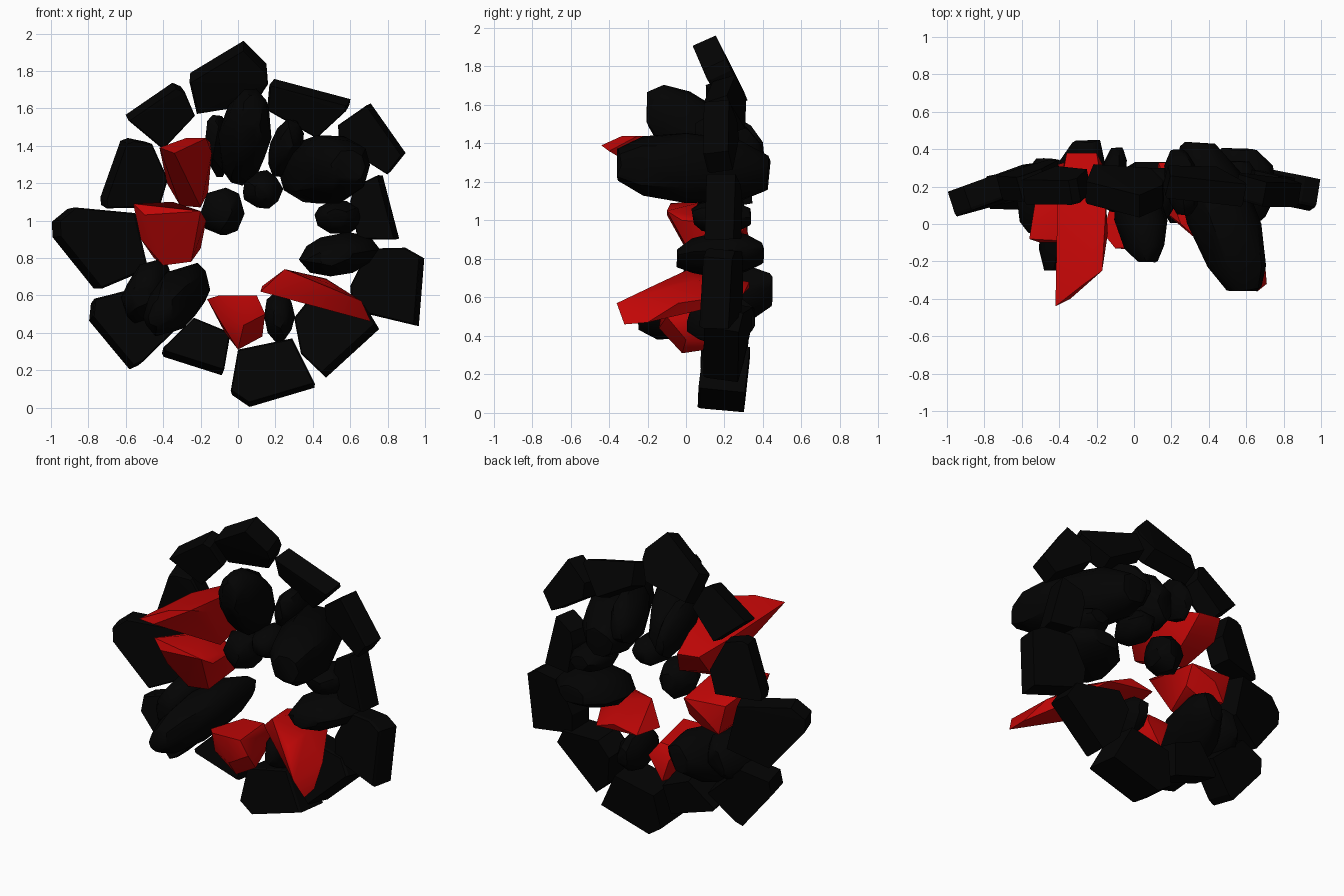
import bpy, bmesh, math, random
from mathutils import Vector

if "Cube" in bpy.data.objects:
    bpy.data.objects.remove(bpy.data.objects["Cube"])

random.seed(4)


def material(name, rgb):
    m = bpy.data.materials.new(name)
    m.diffuse_color = (*rgb, 1)
    m.use_nodes = True
    m.node_tree.nodes["Principled BSDF"].inputs["Base Color"].default_value = m.diffuse_color
    return m


BLACK = material("black_stone", (0.001, 0.001, 0.001))
RED = material("red_stone", (0.55, 0.002, 0.002))


def hull(name, points, mat, smooth=0):
    """Closed convex stone around the given points."""
    bm = bmesh.new()
    for p in points:
        bm.verts.new(p)
    res = bmesh.ops.convex_hull(bm, input=bm.verts[:])
    junk = {v for v in res["geom_interior"] + res["geom_unused"]
            if isinstance(v, bmesh.types.BMVert)}
    bmesh.ops.delete(bm, geom=list(junk), context='VERTS')
    bmesh.ops.dissolve_limit(bm, angle_limit=math.radians(3),
                             verts=bm.verts[:], edges=bm.edges[:])
    bmesh.ops.recalc_face_normals(bm, faces=bm.faces[:])
    me = bpy.data.meshes.new(name)
    bm.to_mesh(me)
    bm.free()
    me.materials.append(mat)
    ob = bpy.data.objects.new(name, me)
    bpy.context.collection.objects.link(ob)
    if smooth:
        bpy.ops.object.select_all(action='DESELECT')
        ob.select_set(True)
        bpy.context.view_layer.objects.active = ob
        bpy.ops.object.shade_smooth_by_angle(angle=math.radians(smooth))
    return ob


def slab(name, outline, y0=0.04, tilt=0.28, thick=0.13):
    """Flat outer stone, tilted so its inner edge lies further back."""
    cx = sum(p[0] for p in outline) / len(outline)
    cz = sum(p[1] for p in outline) / len(outline)
    mid = math.hypot(cx, cz - 1)
    rx, rz = cx / mid, (cz - 1) / mid
    shift = tilt * thick
    pts = []
    for x, z in outline:
        r = x * rx + (z - 1) * rz
        y = y0 + tilt * (1 - r)
        fs, bs = (-shift, 0) if r > mid else (0, shift)
        for s, dy, k in ((fs, 0, .96), (fs, .015, 1), (bs, thick, .98)):
            pts.append((cx + (x - cx) * k + rx * s, y + dy, cz + (z - cz) * k + rz * s))
    hull(name, pts, BLACK)


def rock(name, front, back, rx, rz, roll=0, sides=10):
    """Rounded stone running from front to back, made of rough rings."""
    f, b, a = Vector(front), Vector(back), math.radians(roll)
    pts = []
    for t, s in ((0, .45), (.15, .8), (.45, 1.02), (.8, .88), (1, .5)):
        c = f.lerp(b, t)
        for i in range(sides):
            w = 2 * math.pi * (i + random.uniform(-.2, .2)) / sides
            k = s * random.uniform(.94, 1.06)
            u, v = rx * k * math.cos(w), rz * k * math.sin(w)
            pts.append(c + Vector((u * math.cos(a) - v * math.sin(a),
                                   random.uniform(0, .03) * (1 - 2 * t),
                                   u * math.sin(a) + v * math.cos(a))))
    hull(name, pts, BLACK, smooth=35)


# outer ring of flat slabs, clockwise from the top
slab("slab_top", [(-.26, 1.79), (.03, 1.965), (.155, 1.84), (.16, 1.78), (.09, 1.62), (-.22, 1.57)],
     .02, .42, .12)
slab("slab_1", [(.19, 1.76), (.605, 1.65), (.6, 1.62), (.42, 1.44), (.155, 1.59)], .05, .34, .12)
slab("slab_2", [(.71, 1.63), (.9, 1.36), (.82, 1.26), (.54, 1.41), (.535, 1.51)], .08, .2)
slab("slab_3", [(.775, 1.245), (.865, .9), (.64, .9), (.6, 1.1), (.62, 1.18)], .07, .18, .15)
slab("slab_4", [(1, .8), (.97, .43), (.61, .52), (.6, .65), (.70, .85), (.92, .845)], .09, .18, .15)
slab("slab_5", [(.76, .42), (.47, .155), (.36, .26), (.3, .48), (.38, .58), (.7, .52)], .08, .2, .18)
slab("slab_6", [(.29, .37), (.415, .105), (.06, 0), (-.035, .065), (0, .31)], .06, .1, .24)
slab("slab_7", [(-.235, .48), (-.04, .4), (-.085, .17), (-.4, .27), (-.41, .29)], .07, .18, .18)
slab("slab_8", [(-.79, .56), (-.8, .465), (-.58, .2), (-.535, .22), (-.34, .41), (-.58, .63)], .07, .2, .16)
slab("slab_9", [(-1, .995), (-.915, 1.065), (-.55, 1.04), (-.48, .74), (-.77, .63), (-.995, .91)], .04, .32)
slab("slab_10", [(-.74, 1.12), (-.63, 1.43), (-.59, 1.445), (-.46, 1.41), (-.375, 1.22),
                 (-.42, 1.07), (-.735, 1.08)], .05)
slab("slab_11", [(-.605, 1.565), (-.35, 1.74), (-.305, 1.72), (-.23, 1.56), (-.4, 1.38)], .05)

# rounded inner stones
rock("stone_top", (.07, -.21, 1.57), (0, .3, 1.33), .135, .22, -5)
rock("stone_upper_right", (.59, -.36, 1.29), (.35, .44, 1.25), .2, .19)
rock("stone_upper_gap", (.27, .04, 1.44), (.24, .4, 1.33), .09, .15, -15)
rock("stone_upper_left_gap", (-.13, .08, 1.47), (-.09, .41, 1.34), .065, .15)
rock("stone_inner_left", (-.085, .05, 1.05), (-.075, .31, 1.04), .115, .13, 0, 8)
rock("stone_inner_top", (.13, .02, 1.16), (.13, .3, 1.17), .105, .1)
rock("stone_right_small", (.53, .02, 1.02), (.55, .34, 1.02), .13, .09)
rock("stone_right", (.52, -.05, .81), (.56, .41, .83), .21, .11, 8)
rock("stone_bottom", (.22, 0, .48), (.22, .36, .49), .08, .135)
rock("stone_lower_left_a", (-.51, -.07, .61), (-.46, .36, .64), .115, .18, -28)
rock("stone_lower_left_b", (-.41, -.26, .51), (-.25, .45, .64), .135, .19, -32)

# sharp red shards
hull("shard_upper_left", [
    (-.42, -.44, 1.39), (-.34, -.4, 1.36), (-.17, -.25, 1.44), (-.28, -.33, 1.44), (-.14, -.05, 1.36),
    (-.41, .1, 1.36), (-.2, .1, 1.07), (-.31, .1, 1.08), (-.16, .3, 1.15), (-.38, .3, 1.2),
    (-.2, .38, 1.3), (-.36, .38, 1.32), (-.15, .1, 1.42)], RED, 35)
hull("shard_left", [
    (-.56, -.08, 1.09), (-.2, -.1, 1.05), (-.17, -.02, 1.0), (-.5, -.1, 1.03), (-.52, 0, .9),
    (-.4, .05, .76), (-.25, .05, .78), (-.2, .25, .85), (-.45, .3, .8), (-.5, .3, 1.0),
    (-.2, .31, .98), (-.35, .1, 1.1), (-.36, .33, .9), (-.3, .26, .8)], RED, 35)
hull("shard_bottom", [
    (-.165, -.05, .58), (-.1, -.13, .6), (.1, -.12, .6), (.145, -.1, .5), (.13, 0, .38),
    (0, -.02, .31), (.03, -.14, .44), (-.1, -.1, .47), (-.05, .25, .5), (.1, .25, .5),
    (0, .25, .35), (.05, .2, .58), (-.1, .2, .57), (-.07, .03, .4)], RED, 35)
hull("shard_right", [
    (.66, -.36, .57), (.71, -.32, .46), (.7, -.2, .47), (.47, -.15, .67), (.25, 0, .74),
    (.12, .1, .62), (.13, .33, .65), (.3, .33, .68), (.45, .3, .62), (.3, -.03, .59),
    (.55, .1, .54), (.47, .05, .69), (.65, -.04, .57)], RED, 35)
